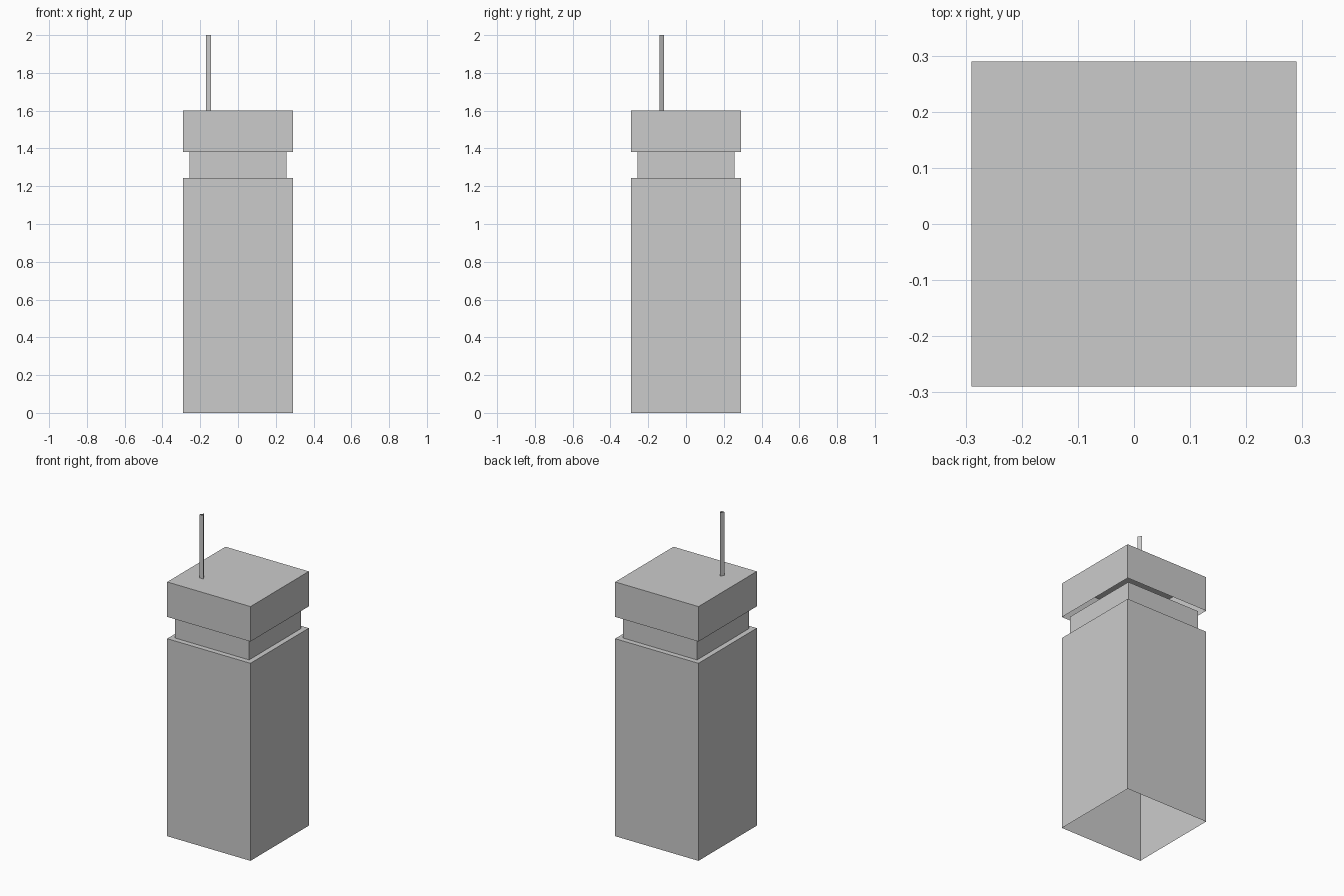
import bpy, bmesh

if "Cube" in bpy.data.objects:
    bpy.data.objects.remove(bpy.data.objects["Cube"])


def open_prism(name, outline, z0, z1, capped):
    """Thin-walled prism: vertical sides, open below, optional top face."""
    bm = bmesh.new()
    low = [bm.verts.new((x, y, z0)) for x, y in outline]
    high = [bm.verts.new((x, y, z1)) for x, y in outline]
    n = len(outline)
    for i in range(n):
        j = (i + 1) % n
        bm.faces.new((low[i], low[j], high[j], high[i]))
    if capped:
        bm.faces.new(high)
    mesh = bpy.data.meshes.new(name)
    bm.to_mesh(mesh)
    bm.free()
    obj = bpy.data.objects.new(name, mesh)
    bpy.context.collection.objects.link(obj)
    return obj


def square(h):
    return [(-h, -h), (h, -h), (h, h), (-h, h)]


# Stacked square shells
open_prism("body", square(0.29), 0.0, 1.243, True)
open_prism("neck", square(0.257), 1.243, 1.38, False)
open_prism("cap", square(0.29), 1.38, 1.60, True)

# Three-sided open antenna, flat side to the front
antenna_outline = [(-0.169, -0.139), (-0.143, -0.139), (-0.156, -0.1165)]
open_prism("antenna", antenna_outline, 1.60, 2.0, False)
